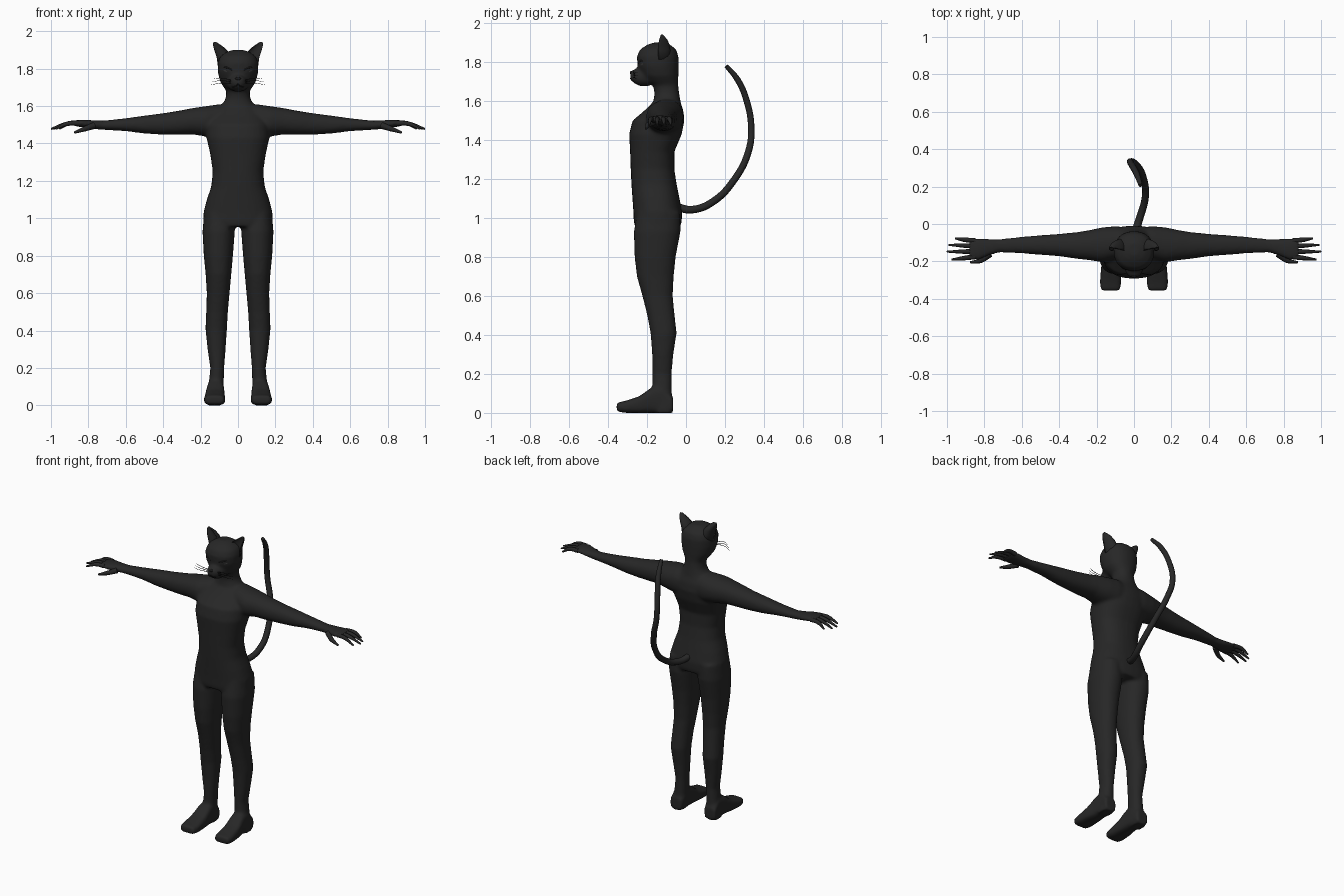
import bpy, bmesh, math
from mathutils import Vector

if "Cube" in bpy.data.objects:
    bpy.data.objects.remove(bpy.data.objects["Cube"], do_unlink=True)


def material(name, r, g, b):
    mat = bpy.data.materials.new(name)
    mat.use_nodes = True
    mat.diffuse_color = (r, g, b, 1)
    shader = mat.node_tree.nodes["Principled BSDF"]
    shader.inputs["Base Color"].default_value = (r, g, b, 1)
    shader.inputs["Roughness"].default_value = 0.8
    return mat


FUR = material("black fur", .02, .02, .02)
DARK = material("deep black", .01, .01, .01)
EYE = material("dark grey eye", .035, .035, .035)


def spow(value, power):
    return math.copysign(abs(value) ** power, value)


def loft(bm, axis, rings, side=1, square=2.2, dish=False, segments=28):
    """Skin closed rings (position, low u, high u, low v, high v) along an axis."""
    loops = []
    for pos, u0, u1, v0, v1 in rings:
        loop = []
        for i in range(segments):
            angle = math.tau * i / segments
            u = spow(math.cos(angle), 2 / square)
            v = spow(math.sin(angle), 2 / square)
            if dish and v < 0:
                v *= -.4
            co = [(u0 + u1) / 2 + u * (u1 - u0) / 2,
                  (v0 + v1) / 2 + v * (v1 - v0) / 2]
            co.insert(axis, pos)
            co[0] *= side
            loop.append(bm.verts.new(co))
        loops.append(loop)
    for low, high in zip(loops, loops[1:]):
        for i in range(segments):
            j = (i + 1) % segments
            bm.faces.new((low[i], low[j], high[j], high[i]))
    bm.faces.new(loops[0])
    bm.faces.new(loops[-1])


def symmetric(rings):
    return [(p, -w, w, v0, v1) for p, w, v0, v1 in rings]


def finish(name, bm, mat):
    bmesh.ops.recalc_face_normals(bm, faces=bm.faces)
    mesh = bpy.data.meshes.new(name)
    bm.to_mesh(mesh)
    bm.free()
    mesh.materials.append(mat)
    mesh.shade_smooth()
    obj = bpy.data.objects.new(name, mesh)
    bpy.context.collection.objects.link(obj)
    return obj


def tube(name, points, radii, mat, resolution=3):
    """Round tapered tube through the points."""
    curve = bpy.data.curves.new(name, "CURVE")
    curve.dimensions = "3D"
    curve.bevel_depth = 1
    curve.bevel_resolution = resolution
    curve.use_fill_caps = True
    curve.resolution_u = 6
    spline = curve.splines.new("BEZIER")
    spline.bezier_points.add(len(points) - 1)
    for bp, co, radius in zip(spline.bezier_points, points, radii):
        bp.co = co
        bp.radius = radius
        bp.handle_left_type = bp.handle_right_type = "AUTO"
    curve.materials.append(mat)
    obj = bpy.data.objects.new(name, curve)
    bpy.context.collection.objects.link(obj)
    bpy.ops.object.select_all(action="DESELECT")
    obj.select_set(True)
    bpy.context.view_layer.objects.active = obj
    bpy.ops.object.convert(target="MESH")
    bpy.context.object.data.shade_smooth()


def ellipsoid(name, centre, scale, turn, mat):
    bm = bmesh.new()
    bmesh.ops.create_uvsphere(bm, u_segments=16, v_segments=10, radius=1)
    obj = finish(name, bm, mat)
    obj.location, obj.scale, obj.rotation_euler = centre, scale, turn


# Body volumes: torso, head and muzzle
body = bmesh.new()
loft(body, 2, symmetric([
    (.955, .175, -.262, -.03), (.98, .187, -.268, -.022), (1.03, .185, -.27, -.02),
    (1.1, .167, -.275, -.033), (1.17, .143, -.28, -.047), (1.25, .135, -.284, -.06),
    (1.34, .148, -.287, -.06), (1.43, .168, -.292, -.022), (1.5, .165, -.275, -.008),
    (1.55, .14, -.215, -.013), (1.6, .09, -.165, -.03)]), square=2.4)
loft(body, 2, symmetric([
    (1.55, .11, -.19, -.02), (1.6, .09, -.167, -.028), (1.64, .066, -.162, -.035),
    (1.68, .062, -.168, -.04), (1.7, .076, -.2, -.04), (1.73, .096, -.228, -.039),
    (1.78, .108, -.249, -.038), (1.83, .109, -.252, -.039), (1.865, .096, -.237, -.05),
    (1.889, .062, -.2, -.08), (1.9, .03, -.17, -.1)]))
loft(body, 1, symmetric([
    (-.19, .062, 1.675, 1.78), (-.24, .052, 1.678, 1.768),
    (-.27, .038, 1.694, 1.762), (-.286, .022, 1.712, 1.752)]))

# Body volumes: arms with palms, legs and feet
for side in (-1, 1):
    loft(body, 0, [
        (0, -.17, -.02, 1.44, 1.6), (.1, -.19, -.012, 1.43, 1.61),
        (.17, -.205, -.018, 1.437, 1.6), (.24, -.193, -.033, 1.448, 1.59),
        (.3, -.187, -.043, 1.447, 1.578), (.4, -.172, -.053, 1.447, 1.562),
        (.5, -.165, -.06, 1.453, 1.549), (.6, -.157, -.068, 1.466, 1.535),
        (.72, -.152, -.081, 1.473, 1.522), (.77, -.167, -.08, 1.477, 1.524),
        (.83, -.192, -.078, 1.486, 1.527), (.88, -.188, -.08, 1.494, 1.524)], side)
    loft(body, 2, [
        (0, .085, .168, -.16, -.068), (.12, .076, .156, -.172, -.073),
        (.2, .074, .148, -.172, -.074), (.3, .066, .163, -.174, -.065),
        (.41, .059, .174, -.182, -.048), (.5, .054, .17, -.199, -.058),
        (.6, .045, .167, -.224, -.068), (.7, .036, .173, -.252, -.063),
        (.8, .027, .183, -.264, -.053), (.93, .017, .19, -.268, -.028),
        (1.03, .03, .18, -.25, -.03)], side)
    loft(body, 1, [
        (-.066, .082, .165, 0, .08), (-.12, .075, .163, 0, .14),
        (-.18, .073, .168, 0, .128), (-.24, .07, .177, 0, .085),
        (-.31, .068, .182, 0, .062), (-.356, .074, .178, .008, .052)], side, square=3.5)

# Fuse the volumes into one smooth skin
skin = finish("body", body, FUR)
remesh = skin.modifiers.new("fuse", "REMESH")
remesh.mode = "VOXEL"
remesh.voxel_size = .01
remesh.use_smooth_shade = True
relax = skin.modifiers.new("relax", "SMOOTH")
relax.factor = .5
relax.iterations = 6

# Tail
tube("tail", [(0, -.06, 1.06), (.03, .03, 1.043), (.06, .14, 1.085), (.05, .25, 1.2),
              (.01, .32, 1.34), (-.02, .335, 1.46), (-.01, .312, 1.6),
              (.015, .265, 1.71), (.035, .207, 1.78)],
     [.022, .02, .019, .018, .018, .017, .017, .016, .011], FUR)

for side, label in ((-1, "right"), (1, "left")):
    def at(x, y, z):
        return Vector((x * side, y, z))

    # Fingers and thumb
    for number, (root, tip, reach) in enumerate(
            [(-.09, -.077, .955), (-.118, -.112, .99), (-.147, -.148, 1), (-.175, -.19, .975)]):
        tube(f"{label}_finger_{number + 1}",
             [at(.85, root, 1.508), at(.91, (root + tip) / 2, 1.506), at(reach, tip, 1.478)],
             [.014, .012, .005], FUR, 2)
    tube(f"{label}_thumb", [at(.77, -.16, 1.495), at(.82, -.195, 1.478), at(.875, -.205, 1.458)],
         [.018, .014, .006], FUR, 2)

    # Hollow ear with a crescent section open to the front
    ear = bmesh.new()
    loft(ear, 2, [(1.8, .03, .106, -.2, -.08), (1.86, .036, .114, -.21, -.08),
                  (1.89, .05, .124, -.2, -.085), (1.915, .076, .131, -.18, -.095),
                  (1.932, .1, .134, -.155, -.11), (1.942, .115, .13, -.138, -.12)],
         side, square=2, dish=True)
    finish(f"{label}_ear", ear, FUR)

    # Eye with a brow ridge above it
    ellipsoid(f"{label}_eye", at(.058, -.227, 1.787), (.023, .007, .01),
              (0, -.2 * side, .42 * side), EYE)
    tube(f"{label}_brow", [at(.03, -.245, 1.793), at(.06, -.234, 1.806), at(.088, -.205, 1.805)],
         [.003, .005, .003], FUR, 2)

    # Mouth line and whiskers
    tube(f"{label}_mouth", [at(0, -.285, 1.718), at(.02, -.272, 1.703), at(.042, -.242, 1.71)],
         [.003, .003, .002], DARK, 1)
    for row in range(3):
        height = 1.722 + row * .008
        tube(f"{label}_whisker_{row + 1}",
             [at(.035, -.262, height), at(.09, -.27, height + .006 * row),
              at(.145 - .008 * row, -.25, height + .008 * (row - 1))],
             [.0018, .0015, .0008], DARK, 1)

# Nose
ellipsoid("nose", (0, -.279, 1.746), (.016, .009, .009), (.4, 0, 0), DARK)
